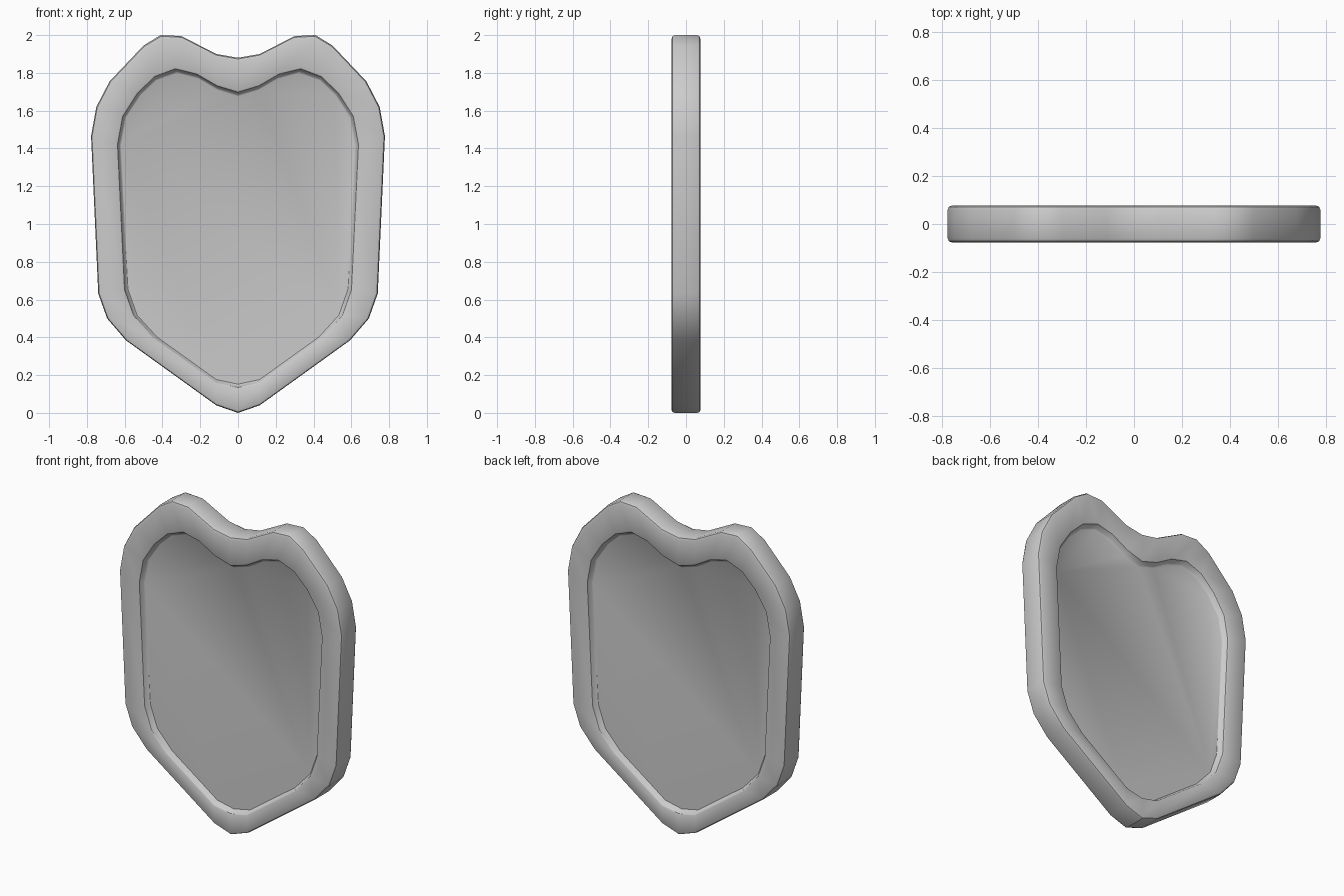
import bpy, bmesh, math

if "Cube" in bpy.data.objects:
    bpy.data.objects.remove(bpy.data.objects["Cube"])

# Right half of the outer edge and of the recess edge, from top notch to bottom tip
OUTER = [(0, 1.88), (.115, 1.90), (.30, 1.995), (.41, 2.0), (.50, 1.945), (.68, 1.755),
         (.75, 1.62), (.778, 1.465), (.74, .632), (.693, .50), (.593, .384), (.115, .04), (0, 0)]
INNER = [(0, 1.695), (.11, 1.728), (.217, 1.79), (.33, 1.818), (.44, 1.777), (.53, 1.69),
         (.608, 1.568), (.635, 1.42), (.598, .652), (.55, .516), (.445, .40), (.115, .163), (0, .137)]

# Rim cross-section: (blend from outer to inner edge, half depth)
SECTION = [(0, .060), (.035, .072), (.12, .077), (.93, .077), (.98, .073), (1.06, .046), (1.11, .041)]


def mirrored(half):
    return half + [(-x, z) for x, z in half[-2:0:-1]]


outer, inner = mirrored(OUTER), mirrored(INNER)
bm = bmesh.new()


def ring(t, y):
    return [bm.verts.new((a[0] + (b[0] - a[0]) * t, y, a[1] + (b[1] - a[1]) * t))
            for a, b in zip(outer, inner)]


# Loft from the front recess, around the rim, to the back recess
rings = [ring(t, -y) for t, y in reversed(SECTION)] + [ring(t, y) for t, y in SECTION]
n = len(outer)
for r, s in zip(rings, rings[1:]):
    for i in range(n):
        j = (i + 1) % n
        bm.faces.new((r[i], r[j], s[j], s[i]))

# Recessed flat panels front and back
bm.faces.new(rings[0])
bm.faces.new(rings[-1])
bmesh.ops.recalc_face_normals(bm, faces=bm.faces)

mesh = bpy.data.meshes.new("shield")
bm.to_mesh(mesh)
bm.free()
shield = bpy.data.objects.new("shield", mesh)
bpy.context.collection.objects.link(shield)
bpy.context.view_layer.objects.active = shield
shield.select_set(True)
bpy.ops.object.shade_smooth_by_angle(angle=math.radians(35))
